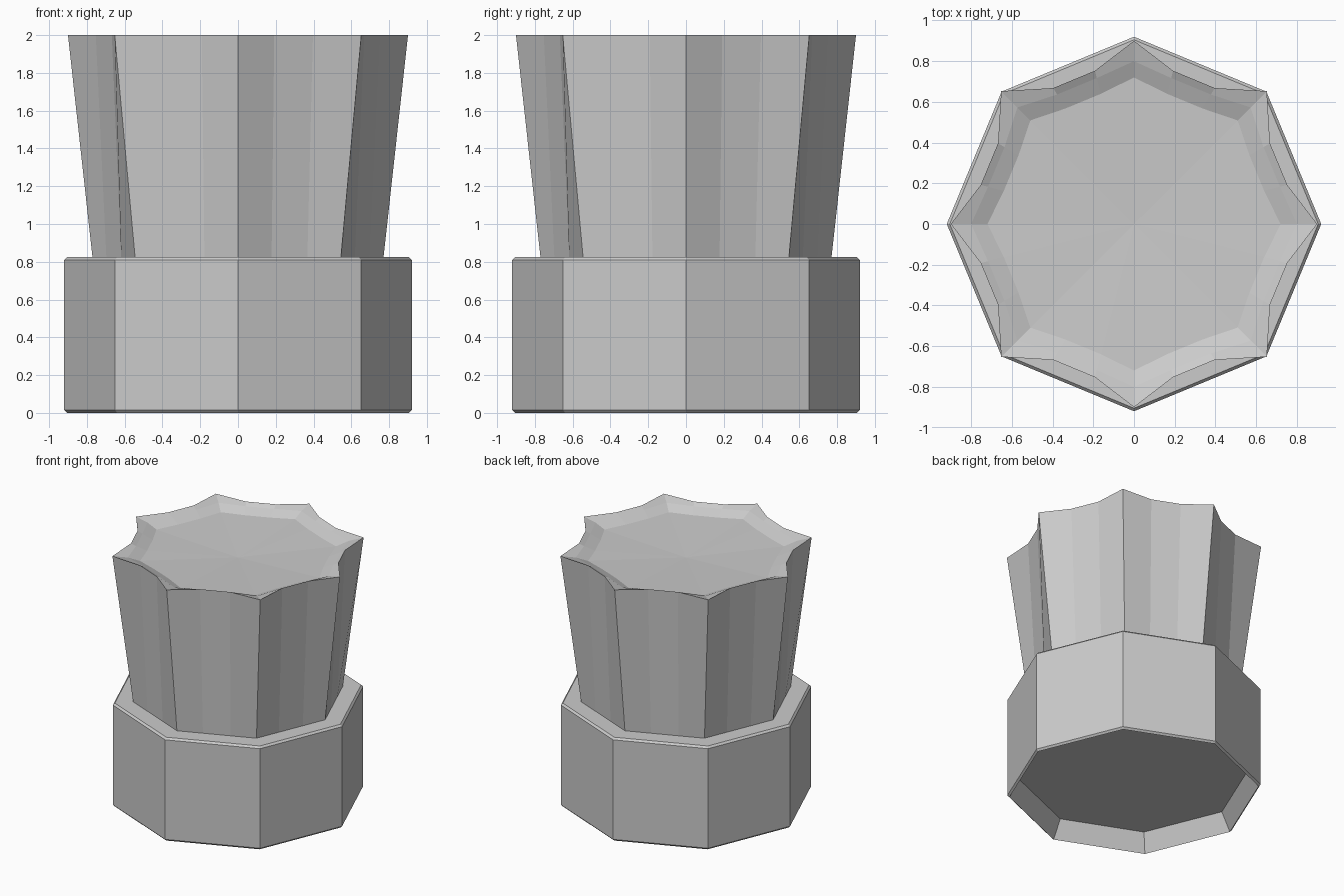
import bpy
from math import cos, sin, radians

if "Cube" in bpy.data.objects:
    bpy.data.objects.remove(bpy.data.objects["Cube"])


def polar(r, deg, z):
    return (r * cos(radians(deg)), r * sin(radians(deg)), z)


def skin_rings(name, rings, start=None, end=None):
    """Stack equal-length rings into one flat-shaded mesh; start/end are optional cap points."""
    n = len(rings[0])
    verts = [v for ring in rings for v in ring]
    faces = []
    for k in range(len(rings) - 1):
        for i in range(n):
            j = (i + 1) % n
            faces.append((k * n + i, k * n + j, (k + 1) * n + j, (k + 1) * n + i))
    if start:
        c = len(verts)
        verts.append(start)
        faces += [(c, (i + 1) % n, i) for i in range(n)]
    if end:
        c = len(verts)
        verts.append(end)
        b = (len(rings) - 1) * n
        faces += [(c, b + i, b + (i + 1) % n) for i in range(n)]
    mesh = bpy.data.meshes.new(name)
    mesh.from_pydata(verts, [], faces)
    mesh.update()
    ob = bpy.data.objects.new(name, mesh)
    bpy.context.collection.objects.link(ob)
    return ob


# Octagonal collar: recessed underside, bevelled rims, flat ledge on top
profile = [(0.83, 0.14), (0.905, 0.0), (0.92, 0.015),
           (0.92, 0.81), (0.905, 0.825), (0.74, 0.825)]
skin_rings("collar",
           [[polar(r, 45 * i, z) for i in range(8)] for r, z in profile],
           start=(0, 0, 0.14))


# Fluted shaft: each of the eight sides has a ridge and two valley points
def flute_ring(axis_tip, diagonal_tip, valley, z):
    ring = []
    for i in range(8):
        tip = diagonal_tip if i % 2 else axis_tip
        ring += [polar(tip, 45 * i, z),
                 polar(valley, 45 * i + 14.3, z),
                 polar(valley, 45 * i + 30.7, z)]
    return ring


skin_rings("fluted_shaft", [
    flute_ring(0.77, 0.77, 0.719, 0.82),   # plain octagon at the foot
    flute_ring(0.90, 0.923, 0.777, 2.0),   # star-shaped rim
    flute_ring(0.80, 0.81, 0.74, 1.98),    # dished top
    flute_ring(0.72, 0.72, 0.66, 1.945),
], end=(0, 0, 1.915))
